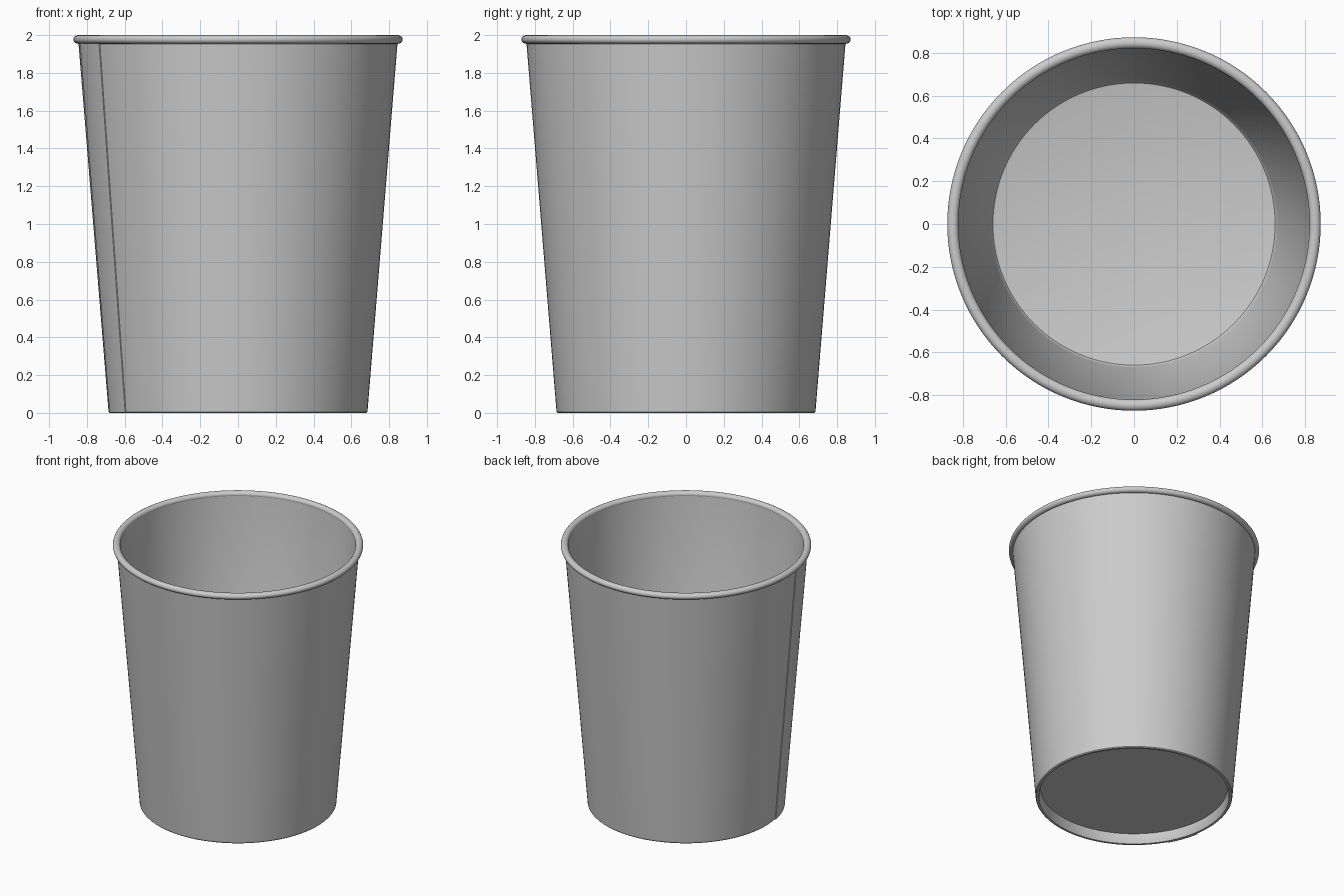
import bpy, bmesh, math

if "Cube" in bpy.data.objects:
    bpy.data.objects.remove(bpy.data.objects["Cube"])

BOT_R, SLOPE = 0.685, 0.0815      # outer wall radius = BOT_R + SLOPE * z


def wall_r(z, offset=0.0):
    return BOT_R + SLOPE * z + offset


def lathe(name, profile, start=0.0, sweep=360.0, steps=128, closed=False):
    """Revolve an (r, z) profile about z."""
    bm = bmesh.new()
    a = math.radians(start)
    vs = [bm.verts.new((r * math.cos(a), r * math.sin(a), z)) for r, z in profile]
    es = [bm.edges.new(p) for p in zip(vs, vs[1:])]
    if closed:
        es.append(bm.edges.new((vs[-1], vs[0])))
    ends = bmesh.ops.spin(bm, geom=vs + es, cent=(0, 0, 0), axis=(0, 0, 1),
                          angle=math.radians(sweep), steps=steps)["geom_last"]
    if sweep < 360:
        bm.faces.new(es_loop(vs))
        bm.faces.new(es_loop([v for v in ends if isinstance(v, bmesh.types.BMVert)]))
    bmesh.ops.remove_doubles(bm, verts=bm.verts, dist=1e-5)
    bmesh.ops.recalc_face_normals(bm, faces=bm.faces)
    me = bpy.data.meshes.new(name)
    bm.to_mesh(me)
    bm.free()
    ob = bpy.data.objects.new(name, me)
    bpy.context.collection.objects.link(ob)
    bpy.ops.object.select_all(action='DESELECT')
    ob.select_set(True)
    bpy.context.view_layer.objects.active = ob
    bpy.ops.object.shade_smooth_by_angle(angle=math.radians(35))
    return ob


def es_loop(verts):
    """Order a convex end section by angle around its middle."""
    n = len(verts)
    cr = sum(math.hypot(v.co.x, v.co.y) for v in verts) / n
    cz = sum(v.co.z for v in verts) / n
    return sorted(verts, key=lambda v: math.atan2(
        v.co.z - cz, math.hypot(v.co.x, v.co.y) - cr - SLOPE * (v.co.z - cz)))


# Tapered cup wall with a recessed floor and a hollow foot
T = -0.024
lathe("cup_body", [
    (0, 0.075), (0.653, 0.075), (0.660, 0.006), (0.664, 0),
    (0.680, 0), (wall_r(0.006), 0.006), (wall_r(1.975), 1.975),
    (wall_r(1.975, T), 1.975), (wall_r(0.125, T), 0.125),
    (0.664, 0.110), (0.659, 0.103), (0.650, 0.100), (0, 0.100)])

# Rolled rim
N = 16
lathe("rolled_rim", [(0.846 + 0.026 * math.cos(2 * math.pi * i / N),
                      1.977 + 0.023 * math.sin(2 * math.pi * i / N)) for i in range(N)],
      closed=True)

# Overlapping paper flap, ending in the side seam
lathe("seam_flap", [(wall_r(0, -0.012), 0.001), (wall_r(0, 0.005), 0.001),
                    (wall_r(1.975, 0.005), 1.975), (wall_r(1.975, -0.012), 1.975)],
      start=190, sweep=20, steps=8, closed=True)
